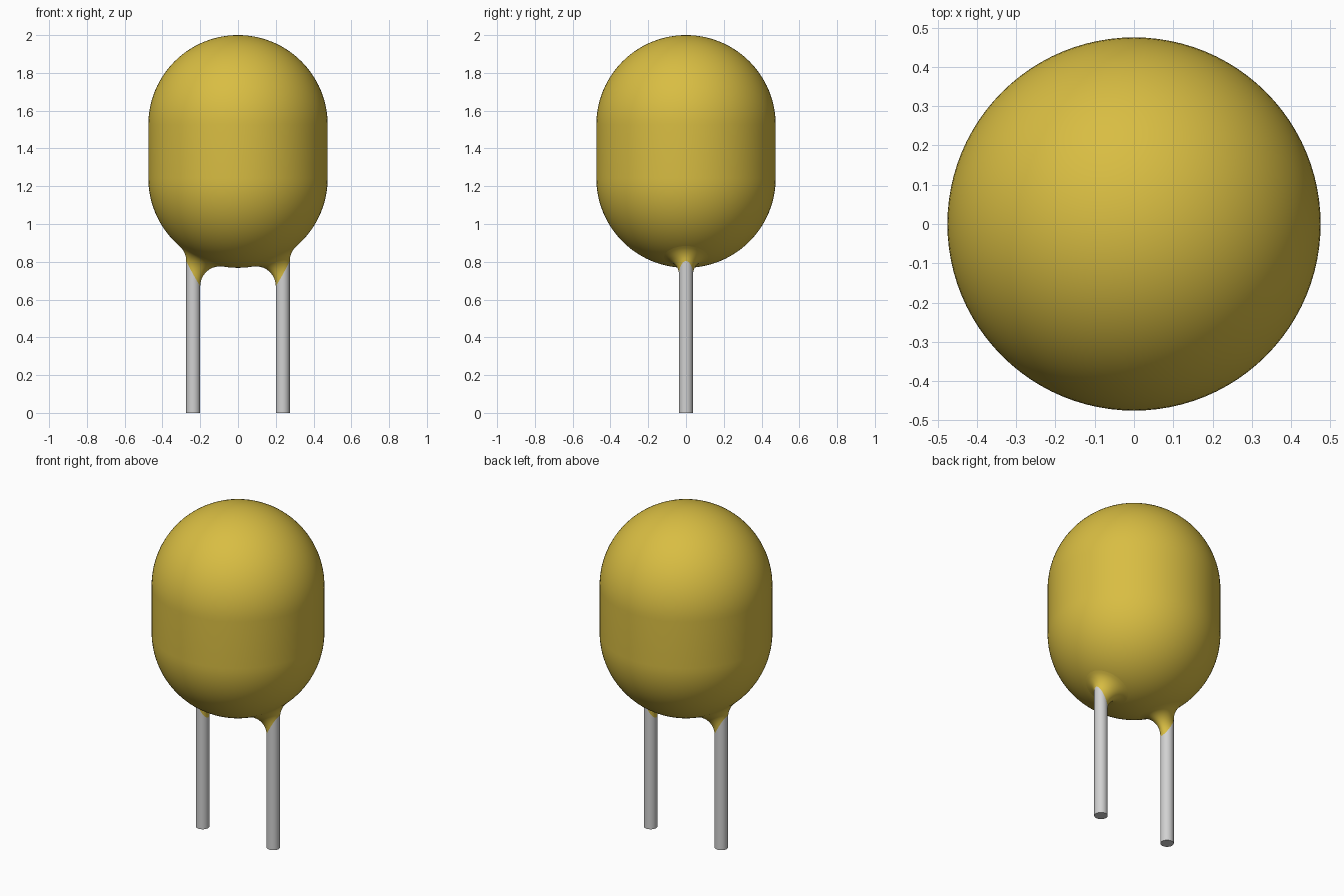
import bpy, bmesh, math
from mathutils import Vector

if "Cube" in bpy.data.objects:
    bpy.data.objects.remove(bpy.data.objects["Cube"], do_unlink=True)

R = 0.475                  # body radius
Z_LOW, Z_HIGH = 1.243, 1.525   # centres of the lower and upper domes
LEAD_X, LEAD_R = 0.237, 0.037
FILLET = 0.105             # radius of the coating fillet around each lead


def material(name, color):
    m = bpy.data.materials.new(name)
    m.use_nodes = True
    m.diffuse_color = color
    m.node_tree.nodes["Principled BSDF"].inputs["Base Color"].default_value = color
    return m


yellow = material("yellow coating", (0.69, 0.51, 0.055, 1))
metal = material("grey metal", (0.64, 0.64, 0.64, 1))


def finish(bm, name, mat):
    bmesh.ops.recalc_face_normals(bm, faces=bm.faces)
    mesh = bpy.data.meshes.new(name)
    bm.to_mesh(mesh)
    bm.free()
    mesh.materials.append(mat)
    ob = bpy.data.objects.new(name, mesh)
    bpy.context.collection.objects.link(ob)
    bpy.ops.object.select_all(action='DESELECT')
    ob.select_set(True)
    bpy.context.view_layer.objects.active = ob
    bpy.ops.object.shade_smooth_by_angle(angle=math.radians(40))
    return ob


# Capsule body: half profile revolved around z
bm = bmesh.new()
N = 28
profile = []
for zc, start in ((Z_LOW, -90), (Z_HIGH, 0)):
    for i in range(N + 1):
        a = math.radians(start + 90 * i / N)
        profile.append((R * math.cos(a), 0, zc + R * math.sin(a)))
verts = [bm.verts.new(p) for p in profile]
edges = [bm.edges.new(pair) for pair in zip(verts, verts[1:])]
bmesh.ops.spin(bm, geom=verts + edges, cent=(0, 0, 0), axis=(0, 0, 1),
               angle=math.tau, steps=96, use_duplicate=False)
bmesh.ops.remove_doubles(bm, verts=bm.verts, dist=1e-5)
finish(bm, "body", yellow)


def fillet_ring(phi, lead_x, steps):
    """Arc of a ball rolling between the lead and the lower dome."""
    out = Vector((math.cos(phi), math.sin(phi), 0))
    c = Vector((lead_x, 0, 0)) + out * (LEAD_R + FILLET)
    c.z = Z_LOW - math.sqrt((R + FILLET) ** 2 - c.x ** 2 - c.y ** 2)
    to_dome = (Vector((0, 0, Z_LOW)) - c).normalized()
    angle = out.angle(-to_dome)
    arc = []
    for i in range(steps + 1):
        t = i / steps
        d = (-out * math.sin((1 - t) * (math.pi - angle))
             + to_dome * math.sin(t * (math.pi - angle))).normalized()
        arc.append(c + d * FILLET)
    return arc


for side, sx in (("left", 1), ("right", -1)):
    # Lead wire, running up into the body
    bm = bmesh.new()
    bmesh.ops.create_cone(bm, cap_ends=True, segments=40, radius1=LEAD_R,
                          radius2=LEAD_R, depth=0.95)
    bmesh.ops.translate(bm, verts=bm.verts, vec=(sx * LEAD_X, 0, 0.475))
    finish(bm, side + "_lead", metal)

    # Coating fillet with a slanted lower rim
    bm = bmesh.new()
    SEG, STEPS = 64, 12
    rings = [[bm.verts.new(p) for p in
              fillet_ring(math.tau * i / SEG, sx * LEAD_X, STEPS)]
             for i in range(SEG)]
    for i in range(SEG):
        a, b = rings[i], rings[(i + 1) % SEG]
        for j in range(STEPS):
            bm.faces.new((a[j], b[j], b[j + 1], a[j + 1]))
    ob = finish(bm, side + "_fillet", yellow)
    # keep the open surface facing away from the lead
    me = ob.data
    axis = Vector((sx * LEAD_X, 0, 0))
    f = me.polygons[0]
    d = f.center - axis
    if f.normal.x * d.x + f.normal.y * d.y < 0:
        me.flip_normals()
